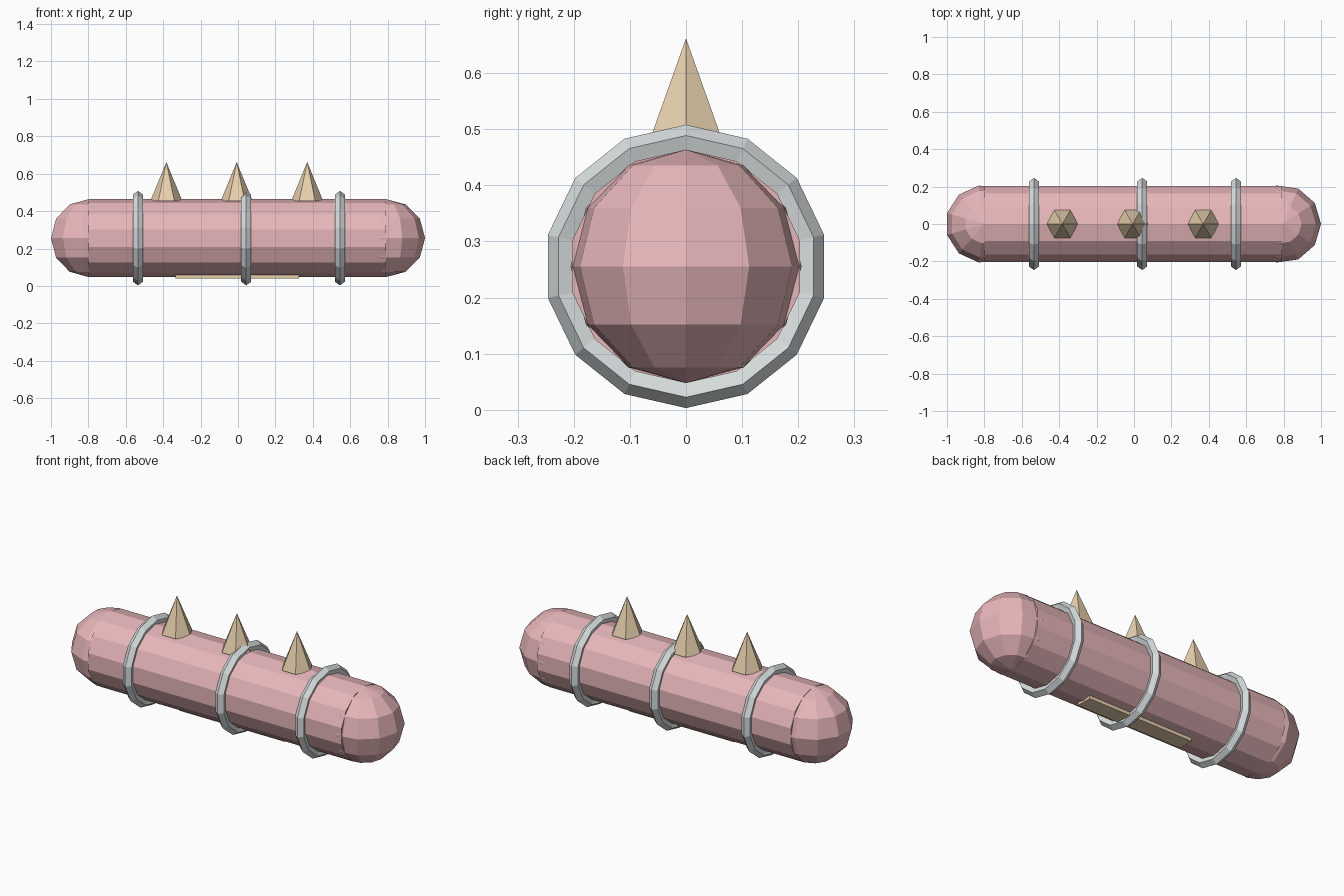
import bpy, bmesh
from math import sin, cos, pi
from mathutils import Matrix

if "Cube" in bpy.data.objects:
    bpy.data.objects.remove(bpy.data.objects["Cube"])

CZ = 0.2555      # height of the body axis
CX = -0.004      # middle of the tube
R = 0.208        # body radius


def material(name, rgb):
    m = bpy.data.materials.new(name)
    m.diffuse_color = (*rgb, 1)
    m.use_nodes = True
    m.node_tree.nodes["Principled BSDF"].inputs["Base Color"].default_value = m.diffuse_color
    return m


PINK = material("pink", (0.80, 0.47, 0.49))
TAN = material("tan", (0.80, 0.63, 0.42))
GREY = material("grey", (0.69, 0.73, 0.74))


def add(name, bm, mat, loc):
    bmesh.ops.recalc_face_normals(bm, faces=bm.faces)
    me = bpy.data.meshes.new(name)
    bm.to_mesh(me)
    bm.free()
    me.materials.append(mat)
    ob = bpy.data.objects.new(name, me)
    ob.location = loc
    bpy.context.collection.objects.link(ob)
    return ob


def lathe(name, profile, sides, mat, loc, along_x=False, closed=False):
    """Turn (radius, height) points about z, or about x with a vertex on top."""
    bm = bmesh.new()
    rows = []
    for r, h in profile:
        if r < 1e-6:
            rows.append([bm.verts.new((0, 0, h))] * sides)
        else:
            rows.append([bm.verts.new((r * cos(2 * pi * i / sides),
                                       r * sin(2 * pi * i / sides), h))
                         for i in range(sides)])
    pairs = list(zip(rows, rows[1:]))
    if closed:
        pairs.append((rows[-1], rows[0]))
    for a, b in pairs:
        for i in range(sides):
            j = (i + 1) % sides
            bm.faces.new(list(dict.fromkeys((a[i], a[j], b[j], b[i]))))
    if not closed:
        for row in (rows[0], rows[-1]):
            if row[0] is not row[1]:
                bm.faces.new(row)
    if along_x:
        bm.transform(Matrix.Rotation(-pi / 2, 4, 'Y'))
    return add(name, bm, mat, loc)


# main tube
lathe("body_tube", [(R, -0.796), (R, 0.796)], 14, PINK, (CX, 0, CZ), along_x=True)

# rounded ends: low-poly balls with upright poles
ball = [(R * sin(pi * k / 6), -R * cos(pi * k / 6)) for k in range(7)]
for side, x in (("left", -0.80), ("right", 0.792)):
    lathe(f"{side}_end", ball, 11, PINK, (x, 0, CZ))

# metal bands with a five-sided section
section = [(0.2245 + 0.028 * cos(2 * pi * k / 5), 0.028 * sin(2 * pi * k / 5))
           for k in range(5)]
for i, x in enumerate((-0.535, 0.044, 0.545)):
    lathe(f"band_{i + 1}", section, 14, GREY, (x, 0, CZ), along_x=True, closed=True)

# spikes along the top
for i, x in enumerate((-0.383, -0.007, 0.37)):
    lathe(f"spike_{i + 1}", [(0.085, 0), (0, 0.207)], 6, TAN, (x, 0, 0.455))

# thin strip under the belly
bm = bmesh.new()
bmesh.ops.create_cube(bm, size=1)
bm.transform(Matrix.Diagonal((0.66, 0.09, 0.02, 1)))
add("belly_strip", bm, TAN, (-0.005, 0, 0.049))
